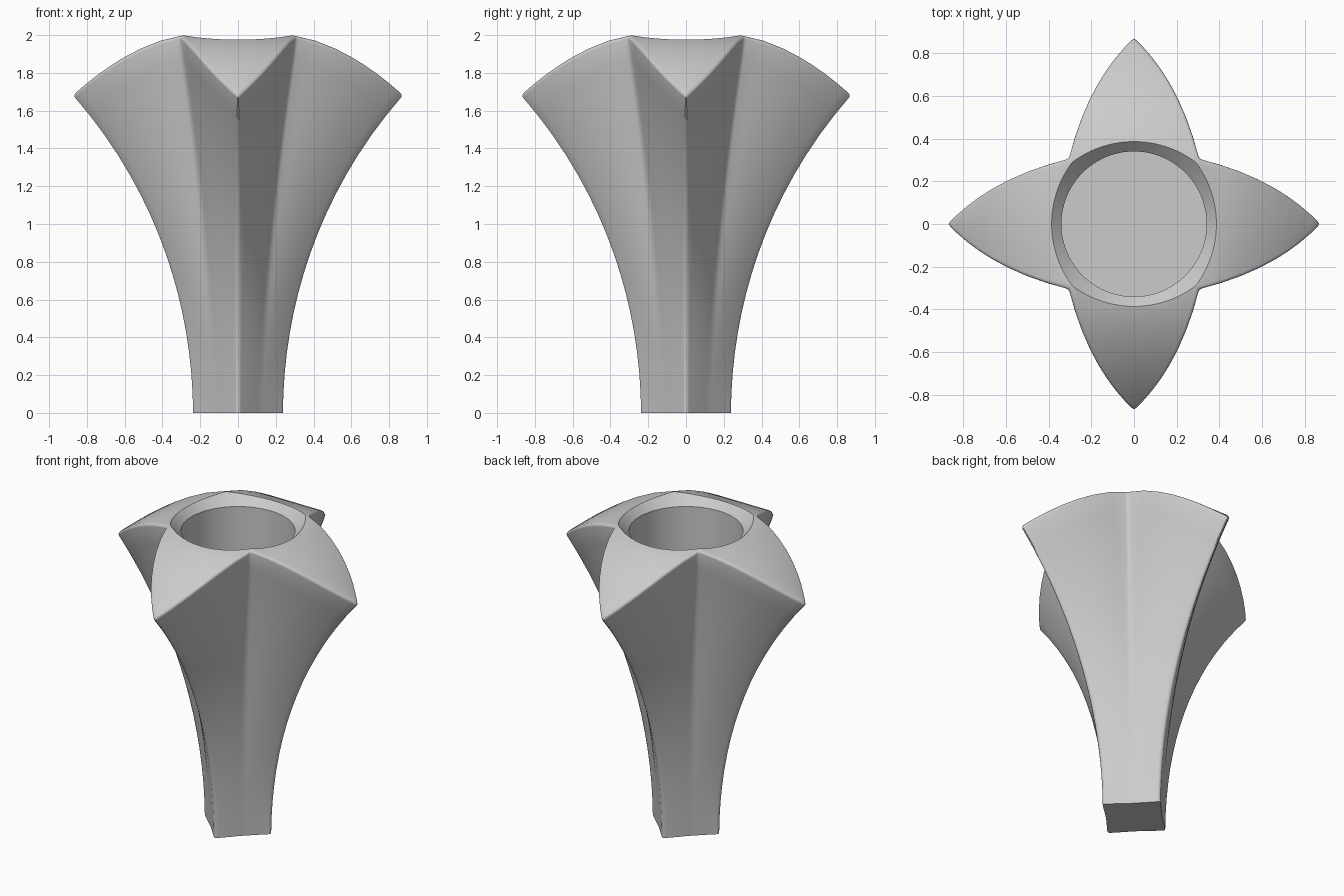
import bpy, bmesh, math
from mathutils import Matrix, Vector

if "Cube" in bpy.data.objects:
    bpy.data.objects.remove(bpy.data.objects["Cube"])

N, ROWS = 8, 16          # columns per half petal, rows up the body
BASE, TIP, TIP_Z = 0.246, 0.885, 1.68
RISE = TIP - BASE
ARC = (TIP_Z ** 2 + RISE ** 2) / (2 * RISE)


def tip(z):              # flaring outer ridge, a circular arc
    return BASE + ARC - math.sqrt(ARC ** 2 - z ** 2)


def notch(z):            # valley between two petals
    return 0.118 + 0.035 * z + 0.03 * z * z


def roof(x):             # domed upper surface of a petal
    u = max(0.0, x - 0.3)
    return 2.0 - 0.2 * u - 0.62 * u * u


def side(s, z):          # slightly bulged line from valley (0) to ridge (1)
    a, t = notch(z), tip(z)
    return a + (t - a) * s, a * (1 - s) + 0.03 * (z / 2) * 4 * s * (1 - s)


def top_height(s):       # height where a side column meets the roof
    lo, hi = 1.0, 2.2
    for _ in range(40):
        mid = (lo + hi) / 2
        if mid < roof(side(s, mid)[0]):
            lo = mid
        else:
            hi = mid
    return lo


def new_object(name, bm, mat):
    bmesh.ops.recalc_face_normals(bm, faces=bm.faces)
    mesh = bpy.data.meshes.new(name)
    bm.to_mesh(mesh)
    bm.free()
    mesh.materials.append(mat)
    ob = bpy.data.objects.new(name, mesh)
    bpy.context.collection.objects.link(ob)
    return ob


grey = bpy.data.materials.new("light grey")
grey.diffuse_color = (0.6, 0.6, 0.6, 1)
grey.use_nodes = True
grey.node_tree.nodes["Principled BSDF"].inputs["Base Color"].default_value = grey.diffuse_color

# Four-petal flaring body
bm = bmesh.new()
weight = bm.edges.layers.float.new("bevel_weight_edge")
cols = []
for q in range(4):
    turn = Matrix.Rotation(q * math.pi / 2, 3, 'Z')
    for j in range(2 * N):
        s = j / N if j <= N else 2 - j / N
        sign = -1 if j < N else 1
        zt = top_height(s)
        col = []
        for k in range(ROWS + 1):
            z = zt * k / ROWS
            x, y = side(s, z)
            col.append(bm.verts.new(turn @ Vector((x, sign * y, z))))
        cols.append(col)
count = len(cols)
for c in range(count):
    a, b = cols[c], cols[(c + 1) % count]
    for k in range(ROWS):
        bm.faces.new((a[k], b[k], b[k + 1], a[k + 1]))

# Petal roofs, centre cap and base
for q in range(4):
    top = [cols[(q * 2 * N + j) % count][-1] for j in range(2 * N + 1)]
    for j in range(N - 1):
        bm.faces.new((top[j], top[j + 1], top[2 * N - j - 1], top[2 * N - j]))
    bm.faces.new((top[N - 1], top[N], top[N + 1]))
bm.faces.new([cols[q * 2 * N][-1] for q in range(4)])
bm.faces.new([c[0] for c in reversed(cols)])

# Soften ridges, valleys and the upper outline
for c in range(count):
    if c % N == 0:
        for k in range(ROWS):
            bm.edges.get((cols[c][k], cols[c][k + 1]))[weight] = 1
    bm.edges.get((cols[c][-1], cols[(c + 1) % count][-1]))[weight] = 1
body = new_object("petal_body", bm, grey)
bevel = body.modifiers.new("soft_edges", 'BEVEL')
bevel.limit_method = 'WEIGHT'
bevel.width = 0.018
bevel.segments = 3
bevel.use_clamp_overlap = False

# Round socket with a 45 degree chamfer
bm = bmesh.new()
SEG = 96
rings = []
for r, z in ((0.34, 1.6), (0.34, 1.93), (0.56, 2.15)):
    rings.append([bm.verts.new((r * math.cos(2 * math.pi * i / SEG),
                                r * math.sin(2 * math.pi * i / SEG), z))
                  for i in range(SEG)])
for lower, upper in zip(rings, rings[1:]):
    for i in range(SEG):
        n = (i + 1) % SEG
        bm.faces.new((lower[i], lower[n], upper[n], upper[i]))
bm.faces.new(rings[0])
bm.faces.new(rings[-1])
cutter = new_object("socket_cutter", bm, grey)
cutter.hide_render = True
cut = body.modifiers.new("socket", 'BOOLEAN')
cut.operation = 'DIFFERENCE'
cut.solver = 'EXACT'
cut.object = cutter

# Apply, then shade smooth with sharp rims
bpy.ops.object.select_all(action='DESELECT')
bpy.context.view_layer.objects.active = body
body.select_set(True)
for name in ("soft_edges", "socket"):
    bpy.ops.object.modifier_apply(modifier=name)
bpy.data.objects.remove(cutter)
bpy.ops.object.shade_smooth_by_angle(angle=math.radians(36))
